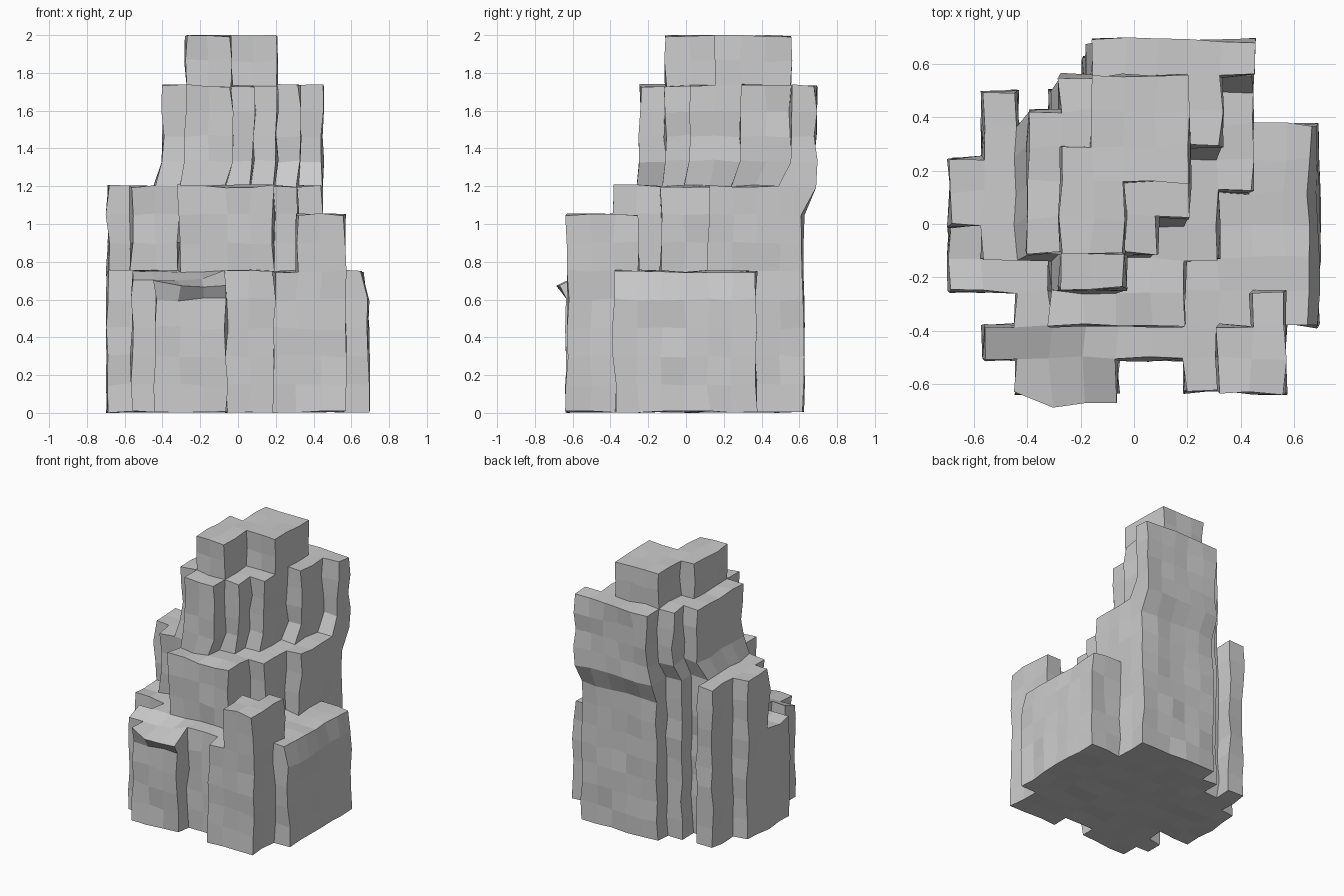
import bpy, bmesh, random
from mathutils import Vector

if "Cube" in bpy.data.objects:
    bpy.data.objects.remove(bpy.data.objects["Cube"])

random.seed(4)

# Height (in hex layers) of every rock column; first row is the front, left to right is -x to +x
ROWS = ["00555005770",
        "05555555770",
        "00588885575",
        "555cc885555",
        "58ceec88555",
        "88ceecc8555",
        "88ceeee8855",
        "08cceeec855",
        "080ceeec800",
        "0000ccccc00"]
H = [[int(c, 16) for c in r] for r in ROWS]


def solid(i, j, k):
    return 0 <= j < len(H) and 0 <= i < len(H[0]) and 0 <= k < H[j][i]


def corner(i, j, k):
    """Grid corner to weathered position."""
    x, y = -0.69 + 0.1255 * i, -0.63 + 0.125 * j
    z = 0.15 * k if k <= 8 else 1.2 + 0.133 * (k - 8)
    # upper spire leans back a little
    if k > 8:
        x, y = x * 0.96 + 0.025, y * 1.06 + 0.03
    elif k == 8 and j == 10:
        y += 0.06
    # sagging lip at the front, worn right shoulder
    if k == 5 and j == 0 and 3 <= i <= 5:
        y, z = y - 0.05, z - 0.075
    elif k == 5 and j <= 1 and i <= 4:
        z -= 0.045
    if k == 5 and i == 11:
        x -= 0.035
    a = 0.011
    x += random.uniform(-a, a)
    y += random.uniform(-a, a)
    z += random.uniform(-a, a) * 0.8 if k else random.uniform(0, 0.012)
    return Vector((x, y, min(z, 2.0)))


# Outward faces of a unit cell, counter-clockwise seen from outside
SIDES = {(1, 0, 0): [(1, 0, 0), (1, 1, 0), (1, 1, 1), (1, 0, 1)],
         (-1, 0, 0): [(0, 0, 0), (0, 0, 1), (0, 1, 1), (0, 1, 0)],
         (0, 1, 0): [(0, 1, 0), (0, 1, 1), (1, 1, 1), (1, 1, 0)],
         (0, -1, 0): [(0, 0, 0), (1, 0, 0), (1, 0, 1), (0, 0, 1)],
         (0, 0, 1): [(0, 0, 1), (1, 0, 1), (1, 1, 1), (0, 1, 1)],
         (0, 0, -1): [(0, 0, 0), (0, 1, 0), (1, 1, 0), (1, 0, 0)]}

bm = bmesh.new()
verts = {}


def vert(key):
    if key not in verts:
        verts[key] = bm.verts.new(corner(*key))
    return verts[key]


# Blocky rock skin
for j, row in enumerate(H):
    for i, h in enumerate(row):
        for k in range(h):
            for (dx, dy, dz), quad in SIDES.items():
                if not solid(i + dx, j + dy, k + dz):
                    bm.faces.new([vert((i + a, j + b, k + c)) for a, b, c in quad])

mesh = bpy.data.meshes.new("rock_tower")
bm.to_mesh(mesh)
bm.free()
rock = bpy.data.objects.new("rock_tower", mesh)
bpy.context.collection.objects.link(rock)
